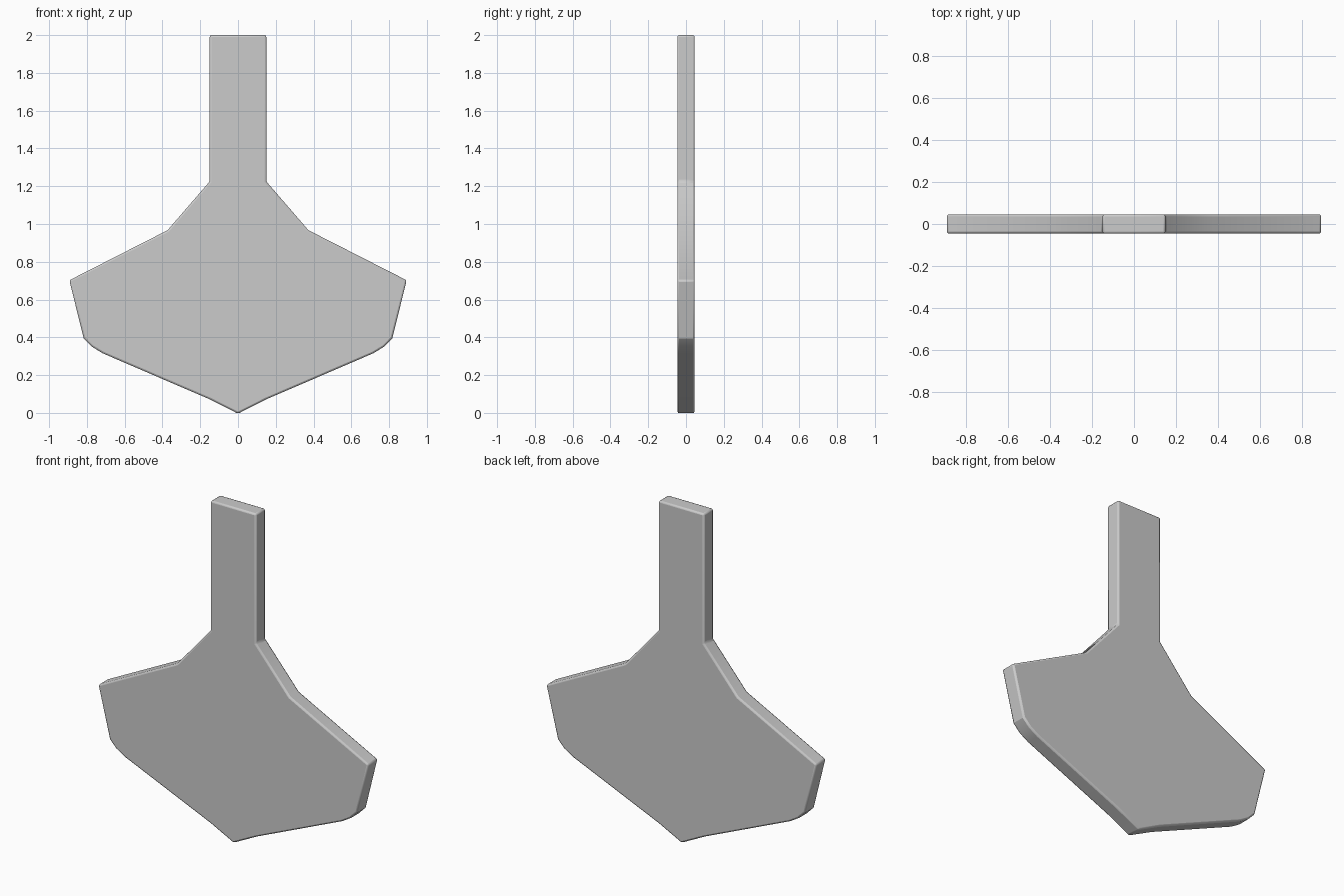
import bpy, bmesh, math

if "Cube" in bpy.data.objects:
    bpy.data.objects.remove(bpy.data.objects["Cube"])

HALF_THICK = 0.046

# Right half of the outline (x, z), from the top of the handle to the bottom tip
half = [(0.15, 2.0), (0.15, 1.225), (0.373, 0.967), (0.893, 0.702),
        (0.817, 0.395), (0.773, 0.35), (0.715, 0.315), (0.15, 0.072)]
outline = half + [(0, -0.004)] + [(-x, z) for x, z in reversed(half)]

# Flat paddle plate: outline face extruded through its thickness
bm = bmesh.new()
face = bm.faces.new([bm.verts.new((x, -HALF_THICK, z)) for x, z in outline])
ext = bmesh.ops.extrude_face_region(bm, geom=[face])
verts = [g for g in ext["geom"] if isinstance(g, bmesh.types.BMVert)]
bmesh.ops.translate(bm, verts=verts, vec=(0, 2 * HALF_THICK, 0))
bmesh.ops.recalc_face_normals(bm, faces=bm.faces)
mesh = bpy.data.meshes.new("paddle_plate")
bm.to_mesh(mesh)
bm.free()
plate = bpy.data.objects.new("paddle_plate", mesh)
bpy.context.collection.objects.link(plate)

# Softly rounded edges
bevel = plate.modifiers.new("rounded_edges", "BEVEL")
bevel.width = 0.01
bevel.segments = 2
bevel.limit_method = "ANGLE"
bevel.angle_limit = math.radians(40)

bpy.context.view_layer.objects.active = plate
plate.select_set(True)
bpy.ops.object.shade_smooth_by_angle(angle=math.radians(30))
